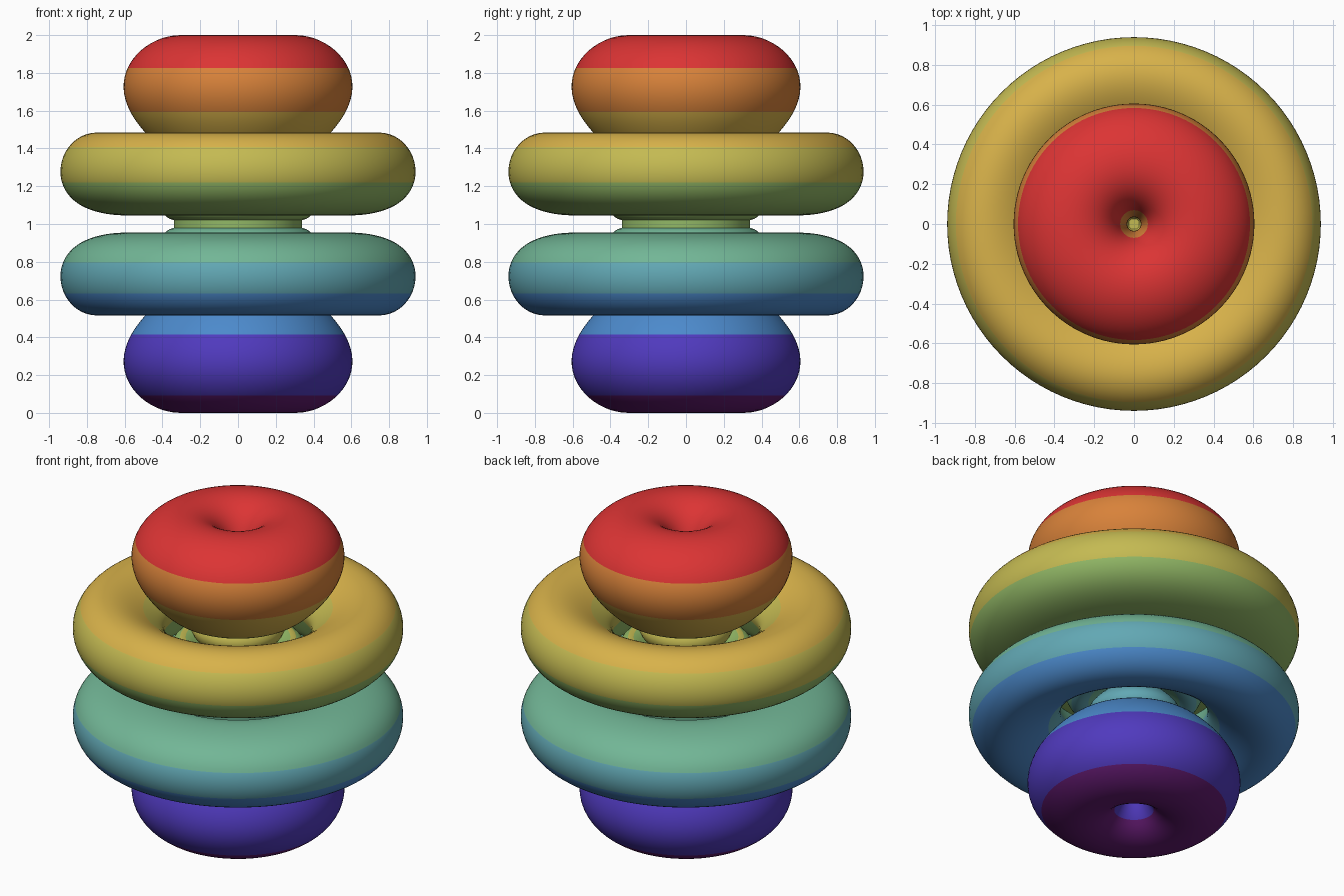
import bpy, bmesh, math
from mathutils import Matrix

cube = bpy.data.objects.get("Cube")
if cube:
    bpy.data.objects.remove(cube, do_unlink=True)


# Ten flat colours, listed from the bottom band to the top band
def linear(v):
    v /= 255
    return v / 12.92 if v <= 0.04045 else ((v + 0.055) / 1.055) ** 2.4


BANDS = [("purple", (98, 26, 112)), ("indigo", (80, 58, 190)),
         ("blue", (76, 138, 204)), ("cyan", (98, 168, 180)),
         ("teal", (114, 182, 150)), ("green", (146, 184, 102)),
         ("olive", (196, 186, 82)), ("gold", (216, 178, 74)),
         ("orange", (216, 130, 58)), ("red", (220, 52, 52))]
LIMITS = [0.093, 0.416, 0.633, 0.797, 0.98, 1.22, 1.407, 1.592, 1.826]

materials = []
for name, rgb in BANDS:
    mat = bpy.data.materials.new(name)
    colour = [linear(v) for v in rgb] + [1.0]
    mat.use_nodes = True
    mat.diffuse_color = colour
    mat.node_tree.nodes["Principled BSDF"].inputs["Base Color"].default_value = colour
    materials.append(mat)


def finish(name, bm):
    """Cut the mesh at the band heights, colour it by height, shade it."""
    for z in LIMITS:
        bmesh.ops.bisect_plane(bm, geom=bm.verts[:] + bm.edges[:] + bm.faces[:],
                               dist=1e-5, plane_co=(0, 0, z), plane_no=(0, 0, 1))
    bmesh.ops.recalc_face_normals(bm, faces=bm.faces[:])
    for f in bm.faces:
        z = f.calc_center_median().z
        f.material_index = sum(z > limit for limit in LIMITS)
    mesh = bpy.data.meshes.new(name)
    bm.to_mesh(mesh)
    bm.free()
    for mat in materials:
        mesh.materials.append(mat)
    obj = bpy.data.objects.new(name, mesh)
    bpy.context.collection.objects.link(obj)
    bpy.ops.object.select_all(action='DESELECT')
    obj.select_set(True)
    bpy.context.view_layer.objects.active = obj
    bpy.ops.object.shade_smooth_by_angle(angle=math.radians(40))


# Wave strength at polar angle a and distance d from the middle
SCALE, LEVEL = 22.5, 30.7


def strength(a, d):
    p = SCALE * d
    radial = p ** 4 * (10 - p) * math.exp(-p / 2)
    return radial * math.sin(a) * math.cos(a) * (7 * math.cos(a) ** 2 - 3)


def ring_profile(a0, d0, reach, steps):
    """Closed outline where the strength falls to LEVEL around a peak."""
    sign = math.copysign(1, strength(a0, d0))
    points = []
    for i in range(steps):
        t = 2 * math.pi * i / steps
        da, dd = 0.47 * math.cos(t), reach * math.sin(t)
        low, high = 0.0, 1.0
        for _ in range(30):
            s = (low + high) / 2
            if sign * strength(a0 + da * s, d0 + dd * s) > LEVEL:
                low = s
            else:
                high = s
        a, d = a0 + da * low, d0 + dd * low
        points.append((d * math.sin(a), d * math.cos(a)))
    return points


def spin_ring(name, points, side, segments):
    bm = bmesh.new()
    verts = [bm.verts.new((r, 0, 1 + side * z)) for r, z in points]
    edges = [bm.edges.new((v, verts[i - 1])) for i, v in enumerate(verts)]
    bmesh.ops.spin(bm, geom=verts + edges, cent=(0, 0, 0), axis=(0, 0, 1),
                   angle=2 * math.pi, steps=segments, use_merge=True)
    bmesh.ops.remove_doubles(bm, verts=bm.verts[:], dist=1e-5)
    finish(name, bm)


# Rings: a polar and a wide one, each with an outer and an inner shell, mirrored
for kind, angle in (("polar", 0.419), ("wide", 1.204)):
    for shell, dist, reach, steps, segments in (("outer", 0.643, 0.5, 80, 96),
                                                ("inner", 0.246, 0.24, 48, 64)):
        outline = ring_profile(angle, dist, reach, steps)
        for half, side in (("upper", 1), ("lower", -1)):
            spin_ring(f"{half}_{shell}_{kind}_ring", outline, side, segments)

# Waist disc joining the two inner wide rings
bm = bmesh.new()
bmesh.ops.create_cone(bm, cap_ends=True, segments=64, radius1=0.34, radius2=0.34,
                      depth=0.056, matrix=Matrix.Translation((0, 0, 1)))
finish("waist_disc", bm)

# Small square plugs closing the inner polar rings on the axis
for half, side in (("upper", 1), ("lower", -1)):
    bm = bmesh.new()
    bmesh.ops.create_cube(bm, size=1, matrix=Matrix.Translation((0, 0, 1 + side * 0.23))
                          @ Matrix.Diagonal((0.05, 0.05, 0.3, 1)))
    finish(f"{half}_axis_plug", bm)
